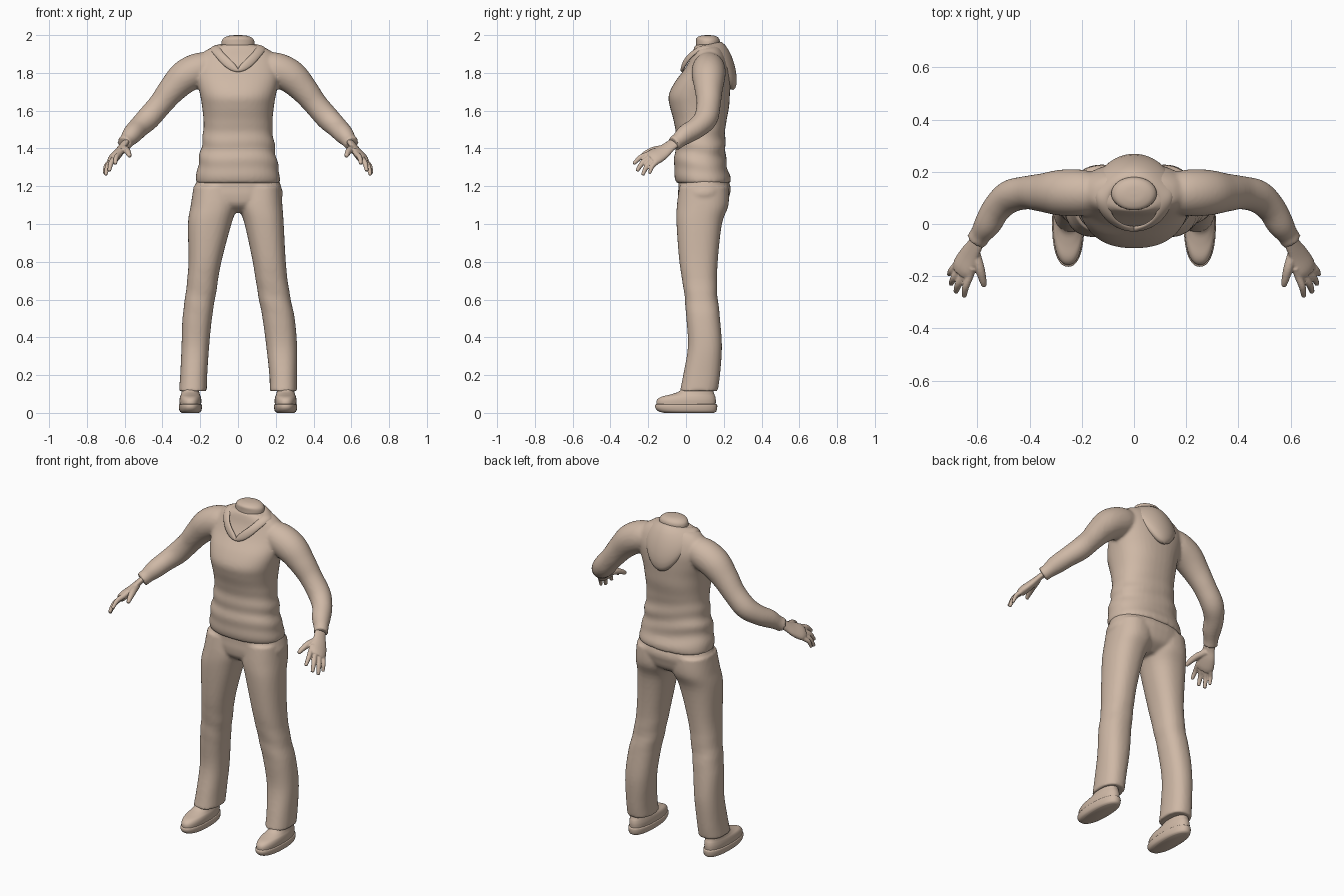
import bpy, bmesh, math
from mathutils import Vector

if "Cube" in bpy.data.objects:
    bpy.data.objects.remove(bpy.data.objects["Cube"])

CLAY = bpy.data.materials.new("warm clay")
CLAY.diffuse_color = (0.62, 0.48, 0.38, 1)
CLAY.use_nodes = True
CLAY.node_tree.nodes["Principled BSDF"].inputs["Base Color"].default_value = CLAY.diffuse_color


def resample(rows, n=5):
    """Catmull-Rom interpolation of equal-length tuples."""
    out = []
    for i in range(len(rows) - 1):
        p0, p1 = rows[max(i - 1, 0)], rows[i]
        p2, p3 = rows[i + 1], rows[min(i + 2, len(rows) - 1)]
        for k in range(n):
            t = k / n
            out.append(tuple(0.5 * (2 * b + (c - a) * t + (2 * a - 5 * b + 4 * c - d) * t * t
                                    + (3 * b - a - 3 * c + d) * t ** 3)
                             for a, b, c, d in zip(p0, p1, p2, p3)))
    return out + [rows[-1]]


def loft(bm, rings, closed=False):
    vs = [[bm.verts.new(p) for p in r] for r in rings]
    n, m = len(vs[0]), len(vs)
    for i in range(m if closed else m - 1):
        a, b = vs[i], vs[(i + 1) % m]
        for j in range(n):
            bm.faces.new((a[j], a[(j + 1) % n], b[(j + 1) % n], b[j]))
    if not closed:
        bm.faces.new(vs[0])
        bm.faces.new(vs[-1])


def stack(bm, rows, power=2.3, seg=40, n=5, fold=None):
    """Horizontal rounded sections: (z, x0, x1, y_front, y_back)."""
    rings = []
    for z, x0, x1, yf, yb in resample(rows, n):
        ring = []
        for j in range(seg):
            a = 2 * math.pi * j / seg
            c, s = math.cos(a), math.sin(a)
            f = 1 + (fold(z, a) if fold else 0)
            px = math.copysign(abs(c) ** (2 / power), c) * f
            py = math.copysign(abs(s) ** (2 / power), s) * f
            ring.append(((x0 + x1) / 2 + px * (x1 - x0) / 2,
                         (yf + yb) / 2 + py * (yb - yf) / 2, z))
        rings.append(ring)
    loft(bm, rings)


def tube(bm, path, side=1, seg=20, wide=None, flat=1.0):
    """Round (or flattened) tube through (x, y, z, radius) points."""
    pts = resample(path)
    rings = []
    for i, p in enumerate(pts):
        a, b = pts[max(i - 1, 0)], pts[min(i + 1, len(pts) - 1)]
        t = (Vector(b[:3]) - Vector(a[:3])).normalized()
        u = Vector(wide or (1, 0, 1))
        u = (u - t * u.dot(t)).normalized()
        v = t.cross(u)
        ring = []
        for j in range(seg):
            g = 2 * math.pi * j / seg
            q = Vector(p[:3]) + p[3] * (u * math.cos(g) + v * math.sin(g) * flat)
            ring.append((q.x * side, q.y, q.z))
        rings.append(ring)
    loft(bm, rings)


def finish(bm, name, voxel=0, smooth=0):
    bmesh.ops.recalc_face_normals(bm, faces=bm.faces)
    me = bpy.data.meshes.new(name)
    bm.to_mesh(me)
    bm.free()
    ob = bpy.data.objects.new(name, me)
    bpy.context.collection.objects.link(ob)
    me.materials.append(CLAY)
    bpy.ops.object.select_all(action='DESELECT')
    ob.select_set(True)
    bpy.context.view_layer.objects.active = ob
    if voxel:
        m = ob.modifiers.new("fuse", 'REMESH')
        m.mode, m.voxel_size = 'VOXEL', voxel
        bpy.ops.object.modifier_apply(modifier=m.name)
        m = ob.modifiers.new("soften", 'SMOOTH')
        m.factor, m.iterations = 0.5, smooth
        bpy.ops.object.modifier_apply(modifier=m.name)
        ob.data.shade_smooth()
    else:
        bpy.ops.object.shade_smooth_by_angle(angle=math.radians(50))
    return ob


# Sweater: torso with cloth folds at the waist, fused with both sleeves
def waist_folds(z, a):
    k = max(0, 1 - abs(z - 1.38) / 0.17)
    return 0.03 * k * math.sin(62 * z + 1.5 * math.cos(a) + math.sin(2 * a))


TORSO = [(1.215, .222, -.05, .235), (1.25, .222, -.06, .235), (1.31, .212, -.063, .215),
         (1.40, .196, -.058, .21), (1.48, .185, -.055, .207), (1.55, .183, -.066, .215),
         (1.62, .19, -.085, .228), (1.68, .20, -.092, .232), (1.75, .215, -.06, .235),
         (1.82, .22, -.008, .232), (1.88, .205, .025, .215), (1.925, .16, .04, .195),
         (1.95, .09, .05, .18)]
ARM = [(.12, .12, 1.84, .07), (.20, .12, 1.82, .088), (.28, .12, 1.78, .088),
       (.35, .12, 1.71, .074), (.41, .12, 1.635, .064), (.475, .105, 1.56, .063),
       (.525, .06, 1.512, .056), (.56, .0, 1.475, .052), (.587, -.04, 1.442, .041),
       (.603, -.065, 1.425, .042)]
bm = bmesh.new()
stack(bm, [(z, -r, r, f, b) for z, r, f, b in TORSO], fold=waist_folds)
for s in (-1, 1):
    tube(bm, ARM, s, 28)
finish(bm, "sweater", 0.009, 5)

# Hood: band from the V neckline round the neck, draped down the back
bm = bmesh.new()
rings = []
for i in range(72):
    t = 2 * math.pi * i / 72
    w = (1 - math.cos(t)) / 2
    st = math.sin(t)
    inner = Vector((.092 * st, -.015 + .19 * w, 1.82 + .145 * w ** .35))
    outer = Vector((.15 * st, -.022 + .272 * w, 1.805 - .095 * w + .16 * st * st))
    mid, u = (inner + outer) / 2, (outer - inner) / 2
    along = Vector((math.cos(t), st, 0))
    nrm = u.cross(along).normalized()
    if nrm.z < 0:
        nrm = -nrm
    b = .010 + .034 * w ** 2
    rings.append([mid + u * math.cos(g) + nrm * b * math.sin(g)
                  for g in (2 * math.pi * j / 20 for j in range(20))])
loft(bm, rings, closed=True)
finish(bm, "hood")

# Neck stump
bm = bmesh.new()
stack(bm, [(1.78, -.07, .07, .04, .17), (1.90, -.08, .08, .052, .175), (1.96, -.087, .087, .053, .18),
           (1.985, -.075, .075, .056, .172), (1.997, -.045, .045, .08, .15),
           (2.0, -.01, .01, .11, .12)], power=2)
finish(bm, "neck")

# Trousers: pelvis fused with two slightly different legs (z, inner, outer, front, back)
RIGHT = [(1.2, .0, .225, -.035, .225), (1.1, .002, .235, -.048, .225), (1.0, .035, .242, -.05, .19),
         (.8, .078, .253, -.035, .168), (.65, .102, .27, -.012, .165), (.5, .13, .30, .002, .18),
         (.35, .15, .313, .01, .19), (.2, .166, .313, -.015, .18), (.115, .168, .313, -.032, .168)]
LEFT_X = [(.0, .235), (.002, .25), (.035, .265), (.088, .262), (.114, .275), (.138, .294),
          (.153, .299), (.163, .306), (.165, .313)]


def knee_folds(z, a):
    return 0.02 * max(0, 1 - abs(z - .62) / .14) * math.sin(48 * z + 2 * math.cos(a))


bm = bmesh.new()
stack(bm, [(1.06, -.10, .10, .02, .15), (1.10, -.20, .20, -.03, .21), (1.15, -.236, .236, -.042, .23),
           (1.2, -.228, .228, -.04, .235), (1.28, -.20, .20, -.04, .20)])
stack(bm, RIGHT, fold=knee_folds)
stack(bm, [(r[0], -x[1], -x[0], r[3], r[4]) for r, x in zip(RIGHT, LEFT_X)], fold=knee_folds)
finish(bm, "trousers", 0.009, 4)

# Hands: flat palm, thumb and four fingers fused (knuckle, tip, radius)
FINGERS = [((.627, -.195, 1.372), (.650, -.278, 1.318), .0135),
           ((.649, -.192, 1.352), (.682, -.260, 1.280), .0140),
           ((.667, -.178, 1.337), (.701, -.230, 1.258), .0135),
           ((.680, -.155, 1.328), (.708, -.194, 1.266), .0120)]
ACROSS = (.052, .045, -.045)
bm = bmesh.new()
for s in (-1, 1):
    tube(bm, [(.592, -.05, 1.437, .034), (.612, -.088, 1.41, .036), (.632, -.125, 1.38, .046),
              (.652, -.165, 1.355, .052), (.661, -.188, 1.342, .044)], s, wide=ACROSS, flat=.5)
    tube(bm, [(.612, -.10, 1.40, .02), (.592, -.165, 1.392, .019), (.580, -.21, 1.375, .015),
              (.573, -.238, 1.358, .010)], s, 14)
    for k, tip, r in FINGERS:
        k, tip = Vector(k), Vector(tip)
        base = k + (k - tip) * .35
        bend = (k + tip) / 2 + Vector((.006, -.004, .008))
        tube(bm, [(*base, r), (*k, r * 1.1), (*bend, r), (*tip, r * .7)], s, 14)
finish(bm, "hands", 0.0045, 2)

# Shoes: sole and upper for each foot
for s, side in ((-1, "left"), (1, "right")):
    def rows(data):
        return [(z, s * .252 - h, s * .252 + h, f, b) for z, h, f, b in data]
    bm = bmesh.new()
    stack(bm, rows([(0, .045, -.115, .148), (.008, .056, -.145, .16), (.025, .061, -.162, .165),
                    (.042, .061, -.163, .165), (.046, .056, -.157, .16)]), n=3)
    finish(bm, side + "_shoe_sole")
    bm = bmesh.new()
    stack(bm, rows([(.035, .056, -.156, .156), (.065, .058, -.155, .158), (.085, .055, -.132, .155),
                    (.098, .05, -.08, .15), (.115, .046, -.035, .145), (.15, .042, -.01, .135)]), n=4)
    finish(bm, side + "_shoe_upper")
